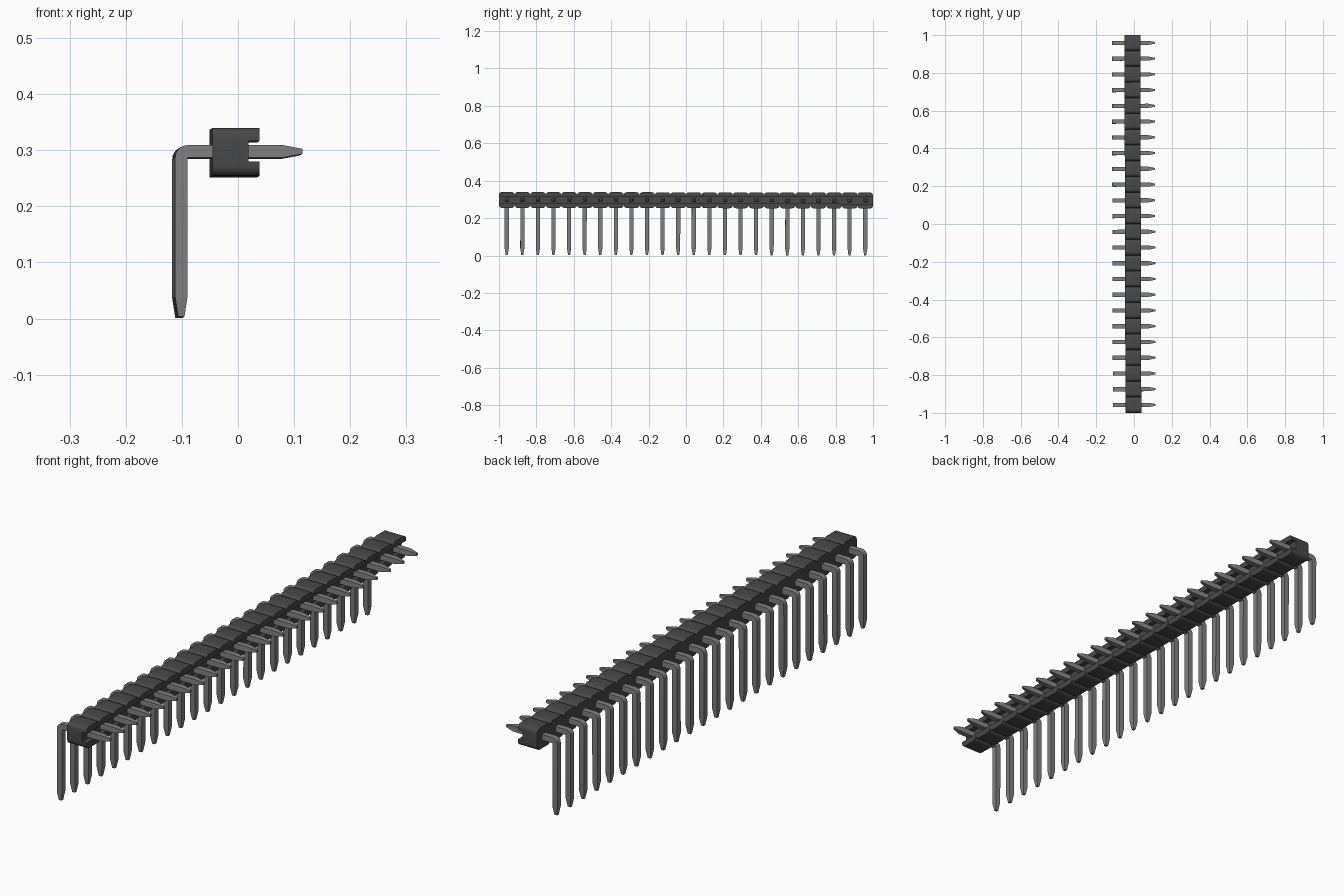
import bpy, bmesh, math
from mathutils import Matrix, Vector

cube = bpy.data.objects.get("Cube")
if cube:
    bpy.data.objects.remove(cube, do_unlink=True)

PINS = 24
PITCH = 2 / PINS
BODY_X = (-0.048, 0.036)
BODY_Z = (0.253, 0.338)
CORNER = 0.017          # rounding of each housing segment
HALF = 0.011            # half the thickness of a pin
PIN_Z = 0.2965
PIN_X = -0.1036
# the whole strip sits very slightly askew
SKEW = Matrix.Rotation(0.0027, 4, 'Z') @ Matrix.Rotation(-0.0015, 4, 'X')


def material(name, value):
    mat = bpy.data.materials.new(name)
    mat.use_nodes = True
    color = (value, value, value, 1)
    mat.diffuse_color = color
    bsdf = mat.node_tree.nodes["Principled BSDF"]
    bsdf.inputs["Base Color"].default_value = color
    return mat


def add_object(name, bm, mat):
    bmesh.ops.recalc_face_normals(bm, faces=bm.faces)
    mesh = bpy.data.meshes.new(name)
    bm.to_mesh(mesh)
    bm.free()
    obj = bpy.data.objects.new(name, mesh)
    mesh.materials.append(mat)
    bpy.context.collection.objects.link(obj)
    obj.matrix_world = SKEW
    return obj


def smooth(obj):
    bpy.ops.object.select_all(action='DESELECT')
    obj.select_set(True)
    bpy.context.view_layer.objects.active = obj
    bpy.ops.object.shade_smooth_by_angle(angle=math.radians(32))


plastic = material("dark plastic", 0.065)
metal = material("grey metal", 0.22)

# Housing: scalloped outline extruded across x
upper = []
for i in range(PINS):
    y0 = -1 + i * PITCH
    y1 = y0 + PITCH
    arc = [math.radians(a) for a in range(0, 91, 18)]
    rise = [(y0 + CORNER * (1 - math.cos(a)), CORNER * (1 - math.sin(a))) for a in arc]
    fall = [(y0 + y1 - y, d) for y, d in reversed(rise)]
    upper += (rise if i == 0 else rise[1:]) + fall
outline = [(y, BODY_Z[1] - d) for y, d in upper]
outline += [(y, BODY_Z[0] + d) for y, d in reversed(upper)]
bm = bmesh.new()
face = bm.faces.new([bm.verts.new((BODY_X[0], y, z)) for y, z in outline])
new = bmesh.ops.extrude_face_region(bm, geom=[face])["geom"]
bmesh.ops.translate(bm, vec=(BODY_X[1] - BODY_X[0], 0, 0),
                    verts=[v for v in new if isinstance(v, bmesh.types.BMVert)])
housing = add_object("housing", bm, plastic)

# Long slot along the contact side
bm = bmesh.new()
bmesh.ops.create_cube(bm, size=1, matrix=Matrix.Translation((0.066, 0, PIN_Z))
                      @ Matrix.Diagonal((0.1, 2.2, 0.037, 1)))
cutter = add_object("slot_cutter", bm, plastic)
cutter.hide_render = True
cut = housing.modifiers.new("slot", 'BOOLEAN')
cut.operation = 'DIFFERENCE'
cut.solver = 'EXACT'
cut.object = cutter
bpy.context.view_layer.update()
result = bpy.data.meshes.new_from_object(
    housing.evaluated_get(bpy.context.evaluated_depsgraph_get()))
housing.modifiers.clear()
housing.data = result
bpy.data.objects.remove(cutter, do_unlink=True)
smooth(housing)


# Pins: square section swept round the right-angle bend, with tapered ends
def add_pin(bm, y):
    inner = Vector((PIN_X + HALF, PIN_Z - HALF))
    # each station: middle of the section, direction across it, half size
    stations = [(Vector((PIN_X, 0.002)), Vector((-1, 0)), 0.0055),
                (Vector((PIN_X, 0.037)), Vector((-1, 0)), HALF)]
    for step in range(7):
        a = math.radians(15 * step)
        out = Vector((-math.cos(a), math.sin(a)))
        stations.append((inner + out * HALF, out, HALF))
    stations += [(Vector((0.078, PIN_Z)), Vector((0, 1)), HALF),
                 (Vector((0.1125, PIN_Z)), Vector((0, 1)), 0.0045)]
    rings = []
    for mid, out, half in stations:
        ring = []
        for across, side in ((1, 1), (1, -1), (-1, -1), (-1, 1)):
            p = mid + out * half * across
            ring.append(bm.verts.new((p.x, y + half * side, p.y)))
        rings.append(ring)
    for a, b in zip(rings, rings[1:]):
        for k in range(4):
            n = (k + 1) % 4
            bm.faces.new((a[k], a[n], b[n], b[k]))
    bm.faces.new(rings[0])
    bm.faces.new(rings[-1])


bm = bmesh.new()
for i in range(PINS):
    add_pin(bm, -1 + (i + 0.5) * PITCH)
bmesh.ops.remove_doubles(bm, verts=bm.verts, dist=0.00001)
bmesh.ops.dissolve_degenerate(bm, edges=bm.edges, dist=0.00001)
pins = add_object("bent_pins", bm, metal)
smooth(pins)
